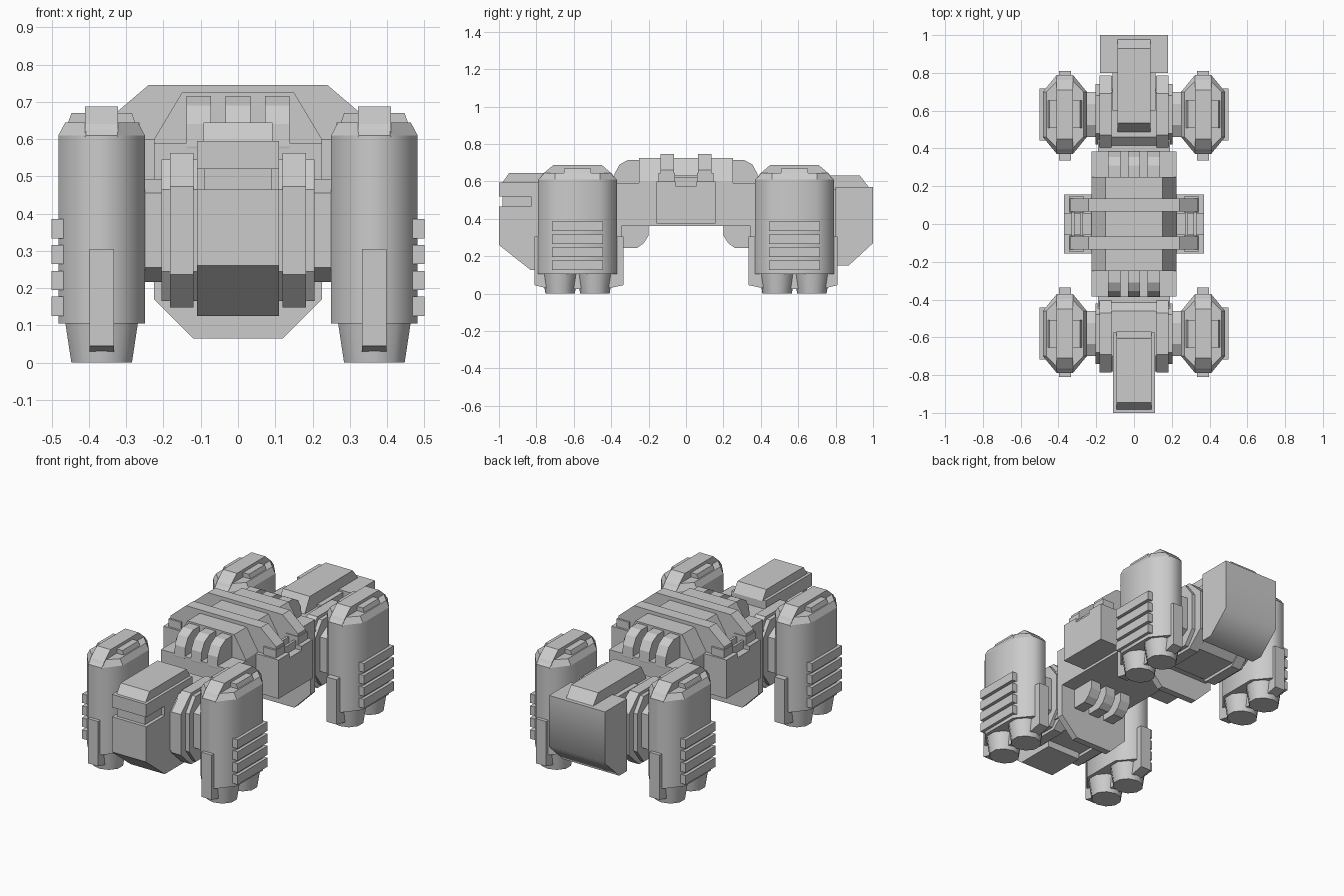
import bpy, bmesh, math
from mathutils import Matrix

if "Cube" in bpy.data.objects:
    bpy.data.objects.remove(bpy.data.objects["Cube"])


def finish(name, bm, mirror, smooth):
    bmesh.ops.recalc_face_normals(bm, faces=bm.faces)
    me = bpy.data.meshes.new(name)
    bm.to_mesh(me)
    bm.free()
    ob = bpy.data.objects.new(name, me)
    bpy.context.collection.objects.link(ob)
    if smooth:
        bpy.ops.object.select_all(action='DESELECT')
        ob.select_set(True)
        bpy.context.view_layer.objects.active = ob
        bpy.ops.object.shade_smooth_by_angle(angle=math.radians(smooth))
    if mirror:
        m = ob.modifiers.new("mirror", 'MIRROR')
        m.use_axis = ['x' in mirror, 'y' in mirror, False]
    return ob


def prism(name, pts, axis, a, b, mirror='', smooth=0):
    """Extrude a 2D profile along an axis from a to b (x: y,z / y: x,z / z: x,y)."""
    place = {'x': lambda p, t: (t, p[0], p[1]),
             'y': lambda p, t: (p[0], t, p[1]),
             'z': lambda p, t: (p[0], p[1], t)}[axis]
    bm = bmesh.new()
    lo = [bm.verts.new(place(p, a)) for p in pts]
    hi = [bm.verts.new(place(p, b)) for p in pts]
    bm.faces.new(lo)
    bm.faces.new(hi)
    n = len(pts)
    for i in range(n):
        j = (i + 1) % n
        bm.faces.new((lo[i], lo[j], hi[j], hi[i]))
    return finish(name, bm, mirror, smooth)


def box(name, x, y, z, mirror=''):
    return prism(name, [(x[0], y[0]), (x[1], y[0]), (x[1], y[1]), (x[0], y[1])],
                 'z', z[0], z[1], mirror)


def octagon(cx, cy, hx, hy, fx, fy):
    """Chamfered rectangle: half sizes hx, hy and half lengths of the flats fx, fy."""
    return [(cx + u, cy + v) for u, v in
            ((-fx, -hy), (fx, -hy), (hx, -fy), (hx, fy),
             (fx, hy), (-fx, hy), (-hx, fy), (-hx, -fy))]


def sym(half):
    """Complete a right-hand profile by reflecting it across zero."""
    return half + [(-u, v) for u, v in reversed(half)]


PY = -0.58  # centre of the front leg pair

# Central body with chamfered shoulders
prism("body", sym([(0.225, 0.36), (0.225, 0.6), (0.15, 0.725)]), 'y', -0.25, 0.25)
prism("body_end", sym([(0.225, 0.36), (0.225, 0.59)]), 'y', -0.385, -0.25, 'y')
prism("bulkhead", sym([(0.12, 0.065), (0.225, 0.17), (0.225, 0.59)]), 'y', -0.384, -0.345, 'y')

# Straps over the body
prism("strap", sym([(0.34, 0.58), (0.34, 0.66), (0.24, 0.745)]), 'y', 0.065, 0.135, 'y')

# Curved ribs above and below each body end
for i in (-1, 0, 1):
    c = i * 0.105
    prism("upper_rib", [(-0.24, 0.55), (-0.24, 0.715), (-0.31, 0.715), (-0.355, 0.69),
                        (-0.382, 0.64), (-0.386, 0.58), (-0.38, 0.55)],
          'x', c - 0.033, c + 0.033, 'y')
    prism("lower_rib", [(-0.2, 0.37), (-0.2, 0.31), (-0.225, 0.27), (-0.26, 0.245),
                        (-0.35, 0.245), (-0.35, 0.37)],
          'x', c - 0.033, c + 0.033, 'y')

# Side boxes with open trays on top
box("side_box", (0.2, 0.37), (-0.157, 0.157), (0.375, 0.575), 'x')
box("tray_rail", (0.225, 0.37), (0.055, 0.157), (0.57, 0.6), 'xy')
box("tray_clip", (0.265, 0.345), (0.06, 0.146), (0.59, 0.645), 'xy')
box("tray_bar", (0.27, 0.285), (-0.07, 0.07), (0.57, 0.63), 'x')
box("tray_bar_outer", (0.315, 0.33), (-0.07, 0.07), (0.57, 0.62), 'x')

# Hip joints: neck, stepped discs and axle
prism("neck", octagon(PY, 0.355, 0.2, 0.19, 0.12, 0.11), 'x', -0.125, 0.125, 'y')
box("neck_mount", (-0.19, 0.19), (-0.47, -0.37), (0.2, 0.5), 'y')
prism("hip_disc", octagon(PY, 0.355, 0.205, 0.207, 0.11, 0.118), 'x', 0.12, 0.182, 'xy')
prism("hip_disc_outer", octagon(PY, 0.355, 0.16, 0.19, 0.1, 0.11), 'x', 0.18, 0.205, 'xy')
prism("axle", octagon(PY, 0.355, 0.12, 0.138, 0.055, 0.1), 'x', 0.2, 0.27, 'xy')

# Leg pods
prism("leg_pod", octagon(0.366, PY, 0.116, 0.21, 0.042, 0.12), 'z', 0.105, 0.61, 'xy', 60)
prism("pod_ridge", [(-0.79, 0.605), (-0.765, 0.64), (-0.71, 0.687), (-0.45, 0.687),
                    (-0.395, 0.64), (-0.37, 0.605)], 'x', 0.322, 0.41, 'xy')
prism("pod_cap", [(0.262, 0.605), (0.285, 0.67), (0.447, 0.67), (0.47, 0.605)],
      'y', PY - 0.073, PY + 0.073, 'xy')

# Sloping shoulders joining pod sides to the ridge
bm = bmesh.new()
rings = []
for z, s in ((0.61, 1.0), (0.645, 0.84)):
    rings.append([bm.verts.new((x, y, z)) for x, y in
                  octagon(0.366, PY, 0.116 * s, 0.21 * s, 0.042, 0.12)])
for r in rings:
    bm.faces.new(r)
for i in range(8):
    j = (i + 1) % 8
    bm.faces.new((rings[0][i], rings[0][j], rings[1][j], rings[1][i]))
finish("pod_shoulder", bm, 'xy', 0)

# Spine plate running down front and back of each pod
prism("pod_spine", [(-0.81, 0.305), (-0.81, 0.045), (-0.73, 0.025), (-0.43, 0.025),
                    (-0.335, 0.045), (-0.335, 0.305)], 'x', 0.333, 0.398, 'xy')

# Louvres on the outer side of each pod
for i in range(4):
    z = 0.125 + i * 0.0695
    box("louvre", (0.46, 0.5), (PY - 0.137, PY + 0.137), (z, z + 0.052), 'xy')

# Two tapered feet per pod
for dy in (-0.093, 0.093):
    bm = bmesh.new()
    bmesh.ops.create_cone(bm, cap_ends=True, segments=10, radius1=0.083, radius2=0.1, depth=0.11)
    bm.transform(Matrix.Translation((0.366, PY + dy, 0.055)) @ Matrix.Diagonal((1.03, 0.95, 1, 1)))
    finish("foot", bm, 'xy', 40)

# Front head: lower block, recessed slot, upper block and cap
prism("head_lower", [(-1, 0.465), (-1, 0.26), (-0.83, 0.125), (-0.6, 0.125), (-0.6, 0.465)],
      'x', -0.11, 0.11)
box("head_slot", (-0.09, 0.09), (-0.98, -0.6), (0.46, 0.525))
box("head_rear", (-0.11, 0.11), (-0.83, -0.575), (0.46, 0.525))
prism("head_upper", [(-1, 0.52), (-1, 0.595), (-0.575, 0.595), (-0.575, 0.52)], 'x', -0.11, 0.11)
prism("head_cap", [(-0.985, 0.59), (-0.945, 0.645), (-0.605, 0.645), (-0.57, 0.59)],
      'x', -0.093, 0.093)

# Rear block with a raised cap reaching forward
prism("tail_block", [(0.8, 0.15), (0.87, 0.15), (1, 0.27), (1, 0.57), (0.8, 0.57)],
      'x', -0.18, 0.18, '', 60)
box("tail_neck", (-0.115, 0.115), (0.6, 0.81), (0.2, 0.56))
prism("tail_cap", [(0.485, 0.54), (0.535, 0.63), (0.93, 0.63), (0.98, 0.565)],
      'x', -0.087, 0.087)
